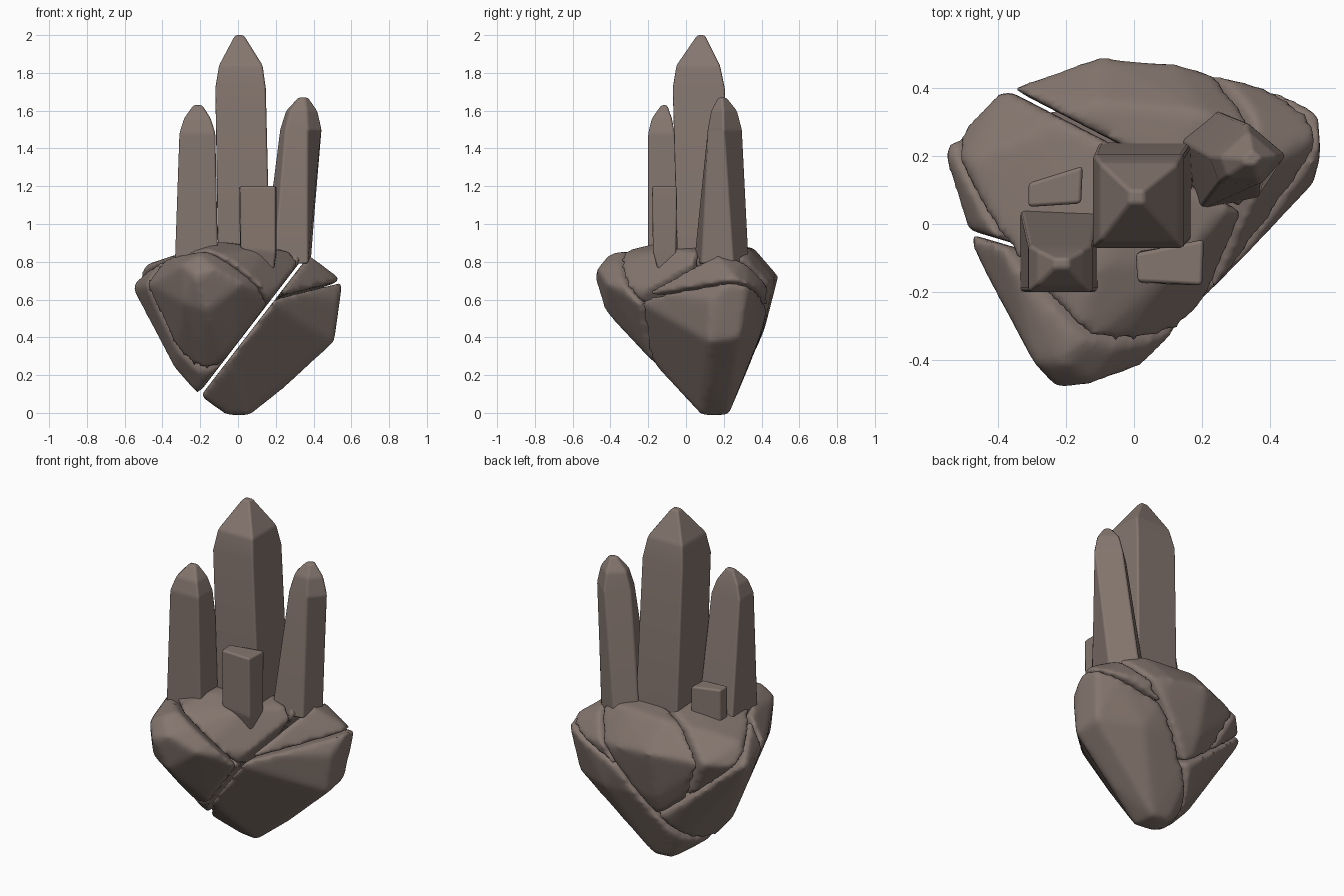
import bpy, bmesh
from mathutils import Vector

if "Cube" in bpy.data.objects:
    bpy.data.objects.remove(bpy.data.objects["Cube"])

stone = bpy.data.materials.new("brown_stone")
stone.diffuse_color = (0.235, 0.182, 0.158, 1)
stone.use_nodes = True
stone.node_tree.nodes["Principled BSDF"].inputs["Base Color"].default_value = stone.diffuse_color


def add_object(name, bm):
    bmesh.ops.recalc_face_normals(bm, faces=bm.faces)
    mesh = bpy.data.meshes.new(name)
    bm.to_mesh(mesh)
    bm.free()
    mesh.materials.append(stone)
    for p in mesh.polygons:
        p.use_smooth = True
    ob = bpy.data.objects.new(name, mesh)
    bpy.context.collection.objects.link(ob)
    return ob


def hull(points):
    bm = bmesh.new()
    for p in points:
        bm.verts.new(p)
    res = bmesh.ops.convex_hull(bm, input=bm.verts)
    junk = {g for g in res["geom_interior"] + res["geom_unused"]
            if isinstance(g, bmesh.types.BMVert)}
    bmesh.ops.delete(bm, geom=list(junk), context="VERTS")
    return bm


def split(points, co, no, gap=0.005):
    """Cut a convex lump by a plane; returns (front points, back points)."""
    co, no = Vector(co), Vector(no).normalized()
    parts = []
    for s in (1, -1):
        bm = hull(points)
        c = co + no * gap * s
        bmesh.ops.bisect_plane(bm, geom=bm.verts[:] + bm.edges[:] + bm.faces[:],
                               plane_co=c, plane_no=no)
        parts.append([v.co.copy() for v in bm.verts if (v.co - c).dot(no) * s > -1e-5])
        bm.free()
    return parts


def rock(name, points):
    ob = add_object(name, hull(points))
    m = ob.modifiers.new("even_mesh", "REMESH")
    m.mode = "VOXEL"
    m.voxel_size = 0.018
    m.use_smooth_shade = True
    m = ob.modifiers.new("worn_edges", "SMOOTH")
    m.factor = 0.5
    m.iterations = 6


# Outline of the whole rock base
outline = [
    (-.06, .1, 0), (.06, .08, 0), (.05, .22, 0), (-.06, .22, .01),
    (-.2, .02, .1), (.25, .12, .15), (.2, .28, .2), (-.1, .31, .22),
    (-.33, .05, .24), (-.2, -.25, .38), (-.02, -.22, .36),
    (-.16, -.42, .54), (-.28, -.38, .58), (.5, .12, .38), (.49, .28, .4),
    (.25, .38, .4), (-.1, .41, .45), (-.5, .15, .58),
    (-.22, -.475, .72), (-.12, -.46, .76), (-.29, -.4, .78), (.02, -.41, .68),
    (-.46, -.08, .68), (-.55, .21, .66), (-.48, .18, .78), (-.39, .38, .7),
    (-.1, .48, .72), (.12, .46, .7), (.42, .38, .65), (.53, .32, .66),
    (.54, .2, .67), (.52, .12, .6), (.4, 0, .6), (.52, .25, .72),
    (-.36, -.1, .82), (-.2, -.4, .835), (-.1, -.12, .9), (.15, -.1, .86),
    (.36, .15, .84), (.2, .32, .87), (-.1, .35, .87), (-.3, .25, .83)]
centre = Vector((0, 0, .55))
outline = [centre + (Vector(p) - centre) * 1.02 for p in outline]

# Break the base into chunks along its cracks
right, left = split(outline, (.17, 0, .58), (.48, 0, -.37), .008)
upper_right, lower_right = split(right, (.35, .1, .64), (-.3, .05, .95))
cap, side = split(left, (-.15, -.31, .84), (.094, .102, .142))
cap_back, cap_front = split(cap, (-.22, .32, .8), (.15, .29, 0))
side_back, side_front = split(side, (-.46, -.03, .6), (.3, 1, 0))
for name, pts in (("upper_right_rock", upper_right), ("lower_right_rock", lower_right),
                  ("back_cap_rock", cap_back), ("front_cap_rock", cap_front),
                  ("left_rock", side_back), ("front_rock", side_front)):
    rock(name, pts)


def box(x0, x1, y0, y1, z):
    return [(x0, y0, z), (x1, y0, z), (x1, y1, z), (x0, y1, z)]


def crystal(name, rings, bevel=0.012):
    """Loft a closed solid through rings of equal point count."""
    bm = bmesh.new()
    rows = [[bm.verts.new(p) for p in r] for r in rings]
    n = len(rows[0])
    for a, b in zip(rows, rows[1:]):
        for i in range(n):
            j = (i + 1) % n
            bm.faces.new((a[i], a[j], b[j], b[i]))
    bm.faces.new(rows[0][::-1])
    bm.faces.new(rows[-1])
    ob = add_object(name, bm)
    m = ob.modifiers.new("soft_edges", "BEVEL")
    m.width = bevel
    m.segments = 2
    m.limit_method = "ANGLE"
    m.angle_limit = 0.2
    m.harden_normals = True


# Tall central crystal
crystal("centre_crystal", [
    box(-.105, .17, -.045, .24, .78), box(-.12, .147, -.07, .205, 1.72),
    box(-.1, .13, -.05, .18, 1.84), box(-.015, .03, .06, .1, 2.0)])

# Left crystal
crystal("left_crystal", [
    box(-.335, -.105, -.2, .05, .76), box(-.31, -.12, -.2, -.06, 1.48),
    box(-.285, -.145, -.18, -.075, 1.56), box(-.235, -.19, -.13, -.1, 1.63)])

# Leaning right crystal with five sides
low = [(.19, .04), (.37, .08), (.385, .25), (.24, .335), (.13, .25)]
high = [(.25, .12), (.37, .115), (.447, .2), (.33, .3), (.22, .2)]
tip = Vector((.35, .19))


def toward_tip(k, z):
    return [(*tip.lerp(Vector(p), k), z) for p in high]


crystal("right_crystal", [[(*p, .79) for p in low], toward_tip(1, 1.5),
                          toward_tip(.76, 1.6), toward_tip(.25, 1.67)])

# Small flat-topped crystals
crystal("small_front_crystal", [
    [(.14, -.15, .77), (.19, -.15, .76), (.195, -.07, .77), (.14, -.08, .77)],
    [(.015, -.175, .87), (.2, -.175, .85), (.205, -.05, .85), (.01, -.08, .87)],
    [(.01, -.17, 1.2), (.2, -.18, 1.2), (.205, -.045, 1.2), (.005, -.085, 1.2)]])
crystal("small_back_crystal", [
    [(-.31, .05, z), (-.155, .06, z), (-.15, .17, z), (-.31, .12, z)]
    for z in (.76, 1.02)])
